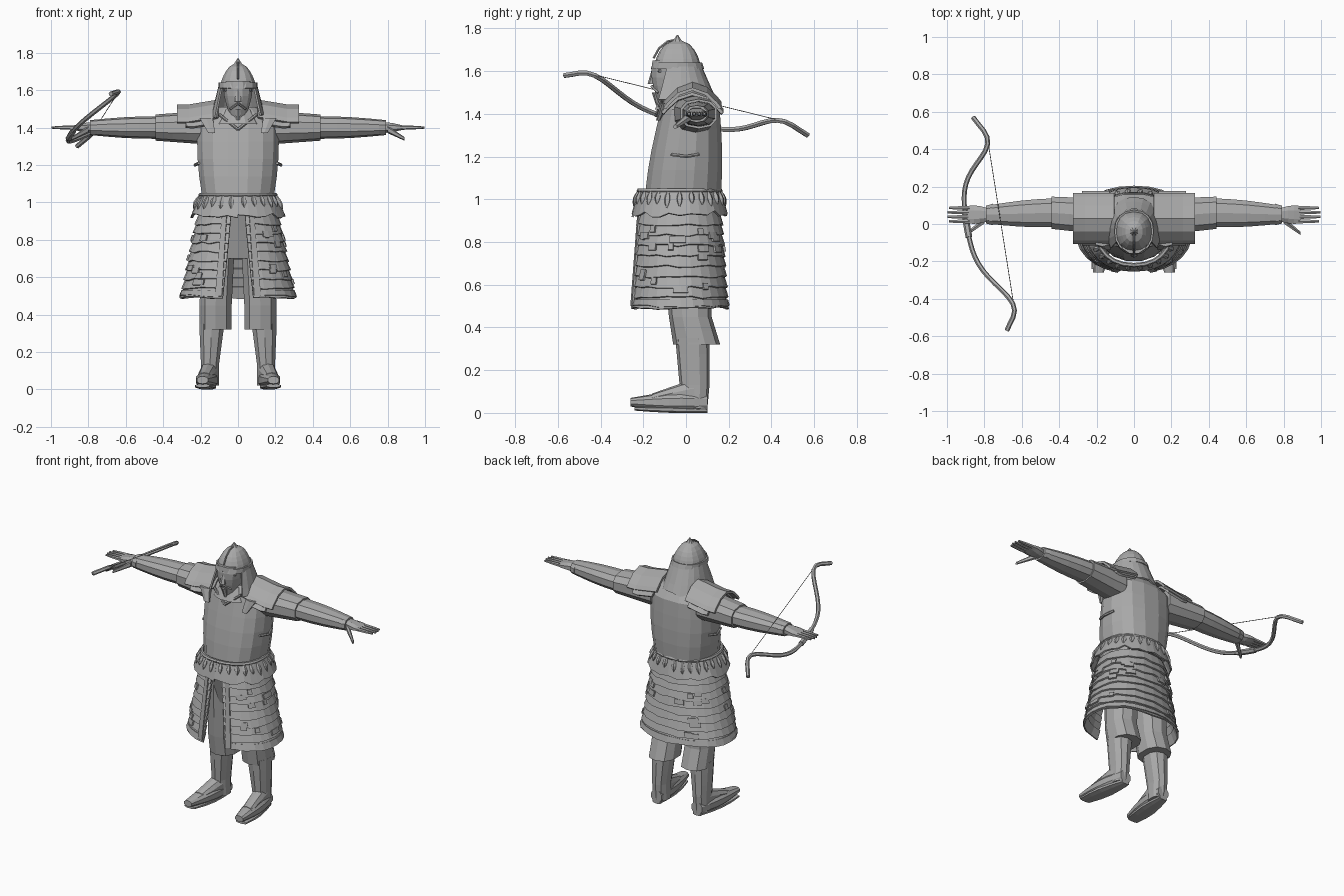
import bpy, bmesh, math, random
from mathutils import Vector
from math import sin, cos, pi, tau

random.seed(4)
cube = bpy.data.objects.get("Cube")
if cube:
    bpy.data.objects.remove(cube)

grey = bpy.data.materials.new("plain_grey")
grey.use_nodes = True
grey.diffuse_color = (.4, .4, .4, 1)
grey.node_tree.nodes["Principled BSDF"].inputs["Base Color"].default_value = grey.diffuse_color


def lerp(pair, t):
    return pair[0] + (pair[1] - pair[0]) * t


def power(value, exponent):
    return math.copysign(abs(value) ** exponent, value)


def finish(name, data, mirror, thick=0):
    """Link the part, colour it, and add its modifiers."""
    part = bpy.data.objects.new(name, data)
    bpy.context.collection.objects.link(part)
    data.materials.append(grey)
    if thick:
        solid = part.modifiers.new("thickness", 'SOLIDIFY')
        solid.thickness, solid.offset = thick, 0
    if mirror:
        part.modifiers.new("mirror", 'MIRROR').use_mirror_merge = False
    return part


def skin(name, rings, solid, mirror=False, thick=0):
    """Join rows of points with flat quads, as a capped solid or an open sheet."""
    bm = bmesh.new()
    rows = [[bm.verts.new(point) for point in ring] for ring in rings]
    count = len(rows[0])
    for upper, lower in zip(rows, rows[1:]):
        for i in range(count if solid else count - 1):
            j = (i + 1) % count
            bm.faces.new((upper[i], upper[j], lower[j], lower[i]))
    if solid:
        bm.faces.new(rows[0])
        bm.faces.new(rows[-1])
    bmesh.ops.recalc_face_normals(bm, faces=bm.faces)
    mesh = bpy.data.meshes.new(name)
    bm.to_mesh(mesh)
    bm.free()
    return finish(name, mesh, mirror, thick)


def straight(t):
    return 1


def swell(amount):
    return lambda t: 1 + amount * sin(pi * t)


def dome(t):
    return math.sqrt(max(.002, 1 - t * t))


def spindle(t):
    return .2 + sin(pi * t)


def loft(name, axis, start, end, wide, deep, shape=straight, rows=4, sides=10, mirror=False):
    """Tapered solid from start to end; wide and deep hold the radii at both ends."""
    u, v = [k for k in range(3) if k != axis]
    rings = []
    for row in range(rows + 1):
        t = row / rows
        ring = []
        for i in range(sides):
            angle = tau * (i + .5) / sides
            point = Vector(start).lerp(Vector(end), t)
            point[u] += lerp(wide, t) * shape(t) * power(cos(angle), .85)
            point[v] += lerp(deep, t) * shape(t) * power(sin(angle), .85)
            ring.append(point)
        rings.append(ring)
    return skin(name, rings, True, mirror)


def flare(top, low, wide, deep, y):
    """Rule for a flaring garment: angle from the front and height give a point."""
    def place(angle, z, out=0):
        t = (top - z) / (top - low)
        return Vector(((lerp(wide, t) + out) * power(sin(angle), .9),
                       y - (lerp(deep, t) + out) * power(cos(angle), .9), z))
    return place


def shell(name, place, top, low, first, last, columns, out=(0, 0), rows=1, ragged=0, mirror=False):
    """Bent sheet on a garment between two heights and two angles."""
    rings = []
    for row in range(rows + 1):
        t = row / rows
        ring = [place(lerp((first, last), i / columns), lerp((top, low), t), lerp(out, t))
                for i in range(columns + 1)]
        if row == rows:
            for point in ring:
                point.z += random.uniform(-ragged, ragged)
        rings.append(ring)
    return skin(name, rings, False, mirror, .01)


def tube(name, points, radius, mirror=False):
    curve = bpy.data.curves.new(name, 'CURVE')
    curve.dimensions = '3D'
    curve.bevel_depth, curve.bevel_resolution = radius, 1
    curve.use_fill_caps = True
    spline = curve.splines.new('POLY')
    spline.points.add(len(points) - 1)
    for knot, point in zip(spline.points, points):
        knot.co = (*point, 1)
    spline.use_smooth = False
    return finish(name, curve, mirror)


# Torso, hips and collar
loft("torso", 2, (0, -.02, .95), (0, .02, 1.42), (.18, .22), (.18, .14), swell(.08), rows=5, sides=16)
loft("shoulders", 2, (0, .02, 1.42), (0, 0, 1.51), (.22, .1), (.14, .09), swell(.05), rows=2, sides=16)
loft("hips", 2, (0, 0, .7), (0, -.02, 1), (.15, .2), (.1, .17), rows=2, sides=14)
loft("collar", 2, (0, -.02, 1.42), (0, -.03, 1.5), (.13, .08), (.13, .08), rows=2, sides=12)
tube("neckline", [(.1, -.11, 1.47), (0, -.14, 1.39)], .008, mirror=True)
tube("side_tie", [(.21, -.07, 1.21), (.23, 0, 1.2), (.21, .06, 1.21)], .008, mirror=True)

# Head
loft("face", 2, (0, -.08, 1.45), (0, -.06, 1.65), (.04, .08), (.05, .1), swell(.2), rows=5, sides=12)
loft("nose", 2, (0, -.16, 1.54), (0, -.15, 1.61), (.02, .01), (.02, .01), sides=6, rows=2)
loft("beard", 2, (0, -.13, 1.44), (0, -.14, 1.5), (.01, .02), (.01, .02), sides=6, rows=2)
tube("moustache", [(0, -.16, 1.53), (.04, -.13, 1.5)], .007, mirror=True)
tube("brow", [(.01, -.15, 1.6), (.07, -.12, 1.6)], .008, mirror=True)

# Helmet with rim, ridge, point and neck guard
CROWN = Vector((0, -.04, 1.75))
loft("helmet", 2, CROWN - Vector((0, 0, .14)), CROWN, (.1, .08), (.11, .1), dome, rows=6, sides=14)
loft("helmet_point", 2, CROWN - Vector((0, 0, .02)), CROWN + Vector((0, 0, .02)), (.03, .003), (.03, .003), sides=8)
rim = flare(1.64, 1.61, (.1, .1), (.11, .12), CROWN.y)
shell("helmet_rim", rim, 1.64, 1.61, 0, tau, 16)
tube("helmet_ridge", [CROWN + Vector((0, -.12 * sin(a), .14 * (cos(a) - 1))) for a in (0, .4, .8, 1.2)], .006)
guard = flare(1.62, 1.46, (.1, .14), (.1, .17), -.03)
shell("neck_guard", guard, 1.62, 1.46, 1, tau - 1, 14, rows=3, ragged=.01)


# Shoulder plates in two layers, drooping to the front and back
def shoulder_plate(name, inner, outer, lift, half):
    rows = []
    for i in range(5):
        x = lerp((inner, outer), i / 4) + random.uniform(-.006, .006)
        curl = .01 if i == 4 else 0
        rows.append([(x, .03 + half * sin(a), 1.56 - x / 6 + lift + curl - .09 * sin(a) ** 2)
                     for a in [pi * (k / 6 - .5) for k in range(7)]])
    skin(name, rows, False, True, .015)


shoulder_plate("shoulder_plate", .1, .32, 0, .13)
shoulder_plate("lower_shoulder_plate", .13, .28, -.03, .14)
loft("chest_strap", 2, (.14, -.13, 1.37), (.17, -.1, 1.45), (.02, .04), (.01, .02), sides=6, mirror=True)

# Arms and hands
SHOULDER, ELBOW, WRIST = Vector((.17, .04, 1.4)), Vector((.44, .06, 1.4)), Vector((.79, .05, 1.4))
loft("sleeve", 0, SHOULDER, ELBOW, (.1, .09), (.09, .07), rows=3, mirror=True)
loft("forearm", 0, ELBOW, WRIST, (.08, .05), (.06, .04), swell(.1), mirror=True)
loft("cuff", 0, WRIST.lerp(ELBOW, .1), WRIST, (.06, .05), (.04, .04), rows=1, mirror=True)
KNUCKLES = WRIST + Vector((.1, 0, 0))
loft("palm", 0, WRIST, KNUCKLES, (.04, .05), (.03, .01), swell(.15), rows=3, sides=8, mirror=True)
for side in (-3, -1, 1, 3):
    base = KNUCKLES + Vector((-.01, side * .012, 0))
    tip = base + Vector((.12 - .004 * abs(side), 0, 0))
    loft("finger", 0, base, tip, (.012, .007), (.012, .006), swell(.1), rows=2, sides=6, mirror=True)
loft("thumb", 0, WRIST + Vector((.01, -.03, -.01)), KNUCKLES + Vector((0, -.1, -.06)),
     (.02, .01), (.02, .01), rows=2, sides=6, mirror=True)

# Waist cloth with hanging tassels
cloth = flare(1.04, .93, (.2, .25), (.19, .22), -.03)
shell("waist_cloth", cloth, 1.04, .93, 0, tau, 32, rows=2, ragged=.015)
tube("belt", [cloth(tau * i / 24, 1.04) for i in range(25)], .012)
for i in range(26):
    angle = tau * (i + .5) / 26
    bottom = cloth(angle, random.uniform(.96, .98), .005)
    loft("tassel", 2, bottom, cloth(angle, 1.04, .005), (.013, .013), (.013, .013), spindle, sides=5)

# Plated skirt, open at the front
TOP, HEM, ROWS = .94, .5, 9
skirt = flare(TOP, HEM, (.21, .3), (.19, .22), -.03)
for i in range(ROWS):
    high, low = lerp((TOP, HEM), i / ROWS), lerp((TOP, HEM), (i + 1.2) / ROWS)
    gap = .15 + .01 * i
    shell("skirt_row", skirt, high, low, gap, tau - gap, 26, out=(-.007, .007), ragged=.006)
for i in range(34):
    angle, high = random.uniform(.45, tau - .8), random.uniform(.57, .88)
    shell("skirt_plate", skirt, high, high - .03, angle, angle + random.uniform(.1, .3), 2, out=(.008, .012))
shell("skirt_hem", skirt, HEM + .03, HEM, .25, tau - .25, 26, out=(.004, .01), ragged=.006)
shell("front_edge", skirt, TOP, HEM, .24, .36, 1, out=(.008, .012), rows=2, mirror=True)

# Legs and boots
KNEE, ANKLE = Vector((.12, .02, .45)), Vector((.15, .04, .13))
loft("thigh", 2, KNEE, KNEE + Vector((-.02, -.02, .4)), (.09, .09), (.1, .12), rows=3, mirror=True)
loft("trouser_cuff", 2, KNEE, KNEE + Vector((0, .03, -.13)), (.09, .09), (.1, .11), rows=2, mirror=True)
loft("boot_shaft", 2, ANKLE, KNEE + Vector((.02, .01, -.1)), (.05, .07), (.07, .08), rows=3, mirror=True)
loft("boot_heel", 2, ANKLE, ANKLE + Vector((0, 0, -.11)), (.05, .05), (.07, .06), rows=2, mirror=True)
loft("boot_foot", 1, ANKLE + Vector((0, .06, -.08)), (.19, -.26, .05), (.04, .03), (.04, .02),
     swell(.6), rows=6, mirror=True)
loft("boot_instep", 1, ANKLE + Vector((0, 0, -.04)), (.18, -.16, .06), (.05, .04), (.07, .03), mirror=True)
loft("boot_sole", 1, (.15, .1, .01), (.19, -.24, .02), (.03, .04), (.01, .01), swell(.6), sides=8, mirror=True)

# Recurved bow held across the right hand
MIDDLE, HALF, BELLY = Vector((-.77, 0, 1.44)), Vector((-.09, .57, -.14)), Vector((-.125, 0, -.08))


def bow_point(s):
    bend = cos(1.5 * pi * abs(s) ** 2.2) * (1 - .8 * s * s)
    return MIDDLE + HALF * s + BELLY * bend


tube("bow", [bow_point(i / 16) for i in range(-16, 17)], .013)
tube("bow_grip", [bow_point(i / 16) for i in range(-2, 3)], .018)
tube("bowstring", [bow_point(.8), bow_point(-.8)], .002)
